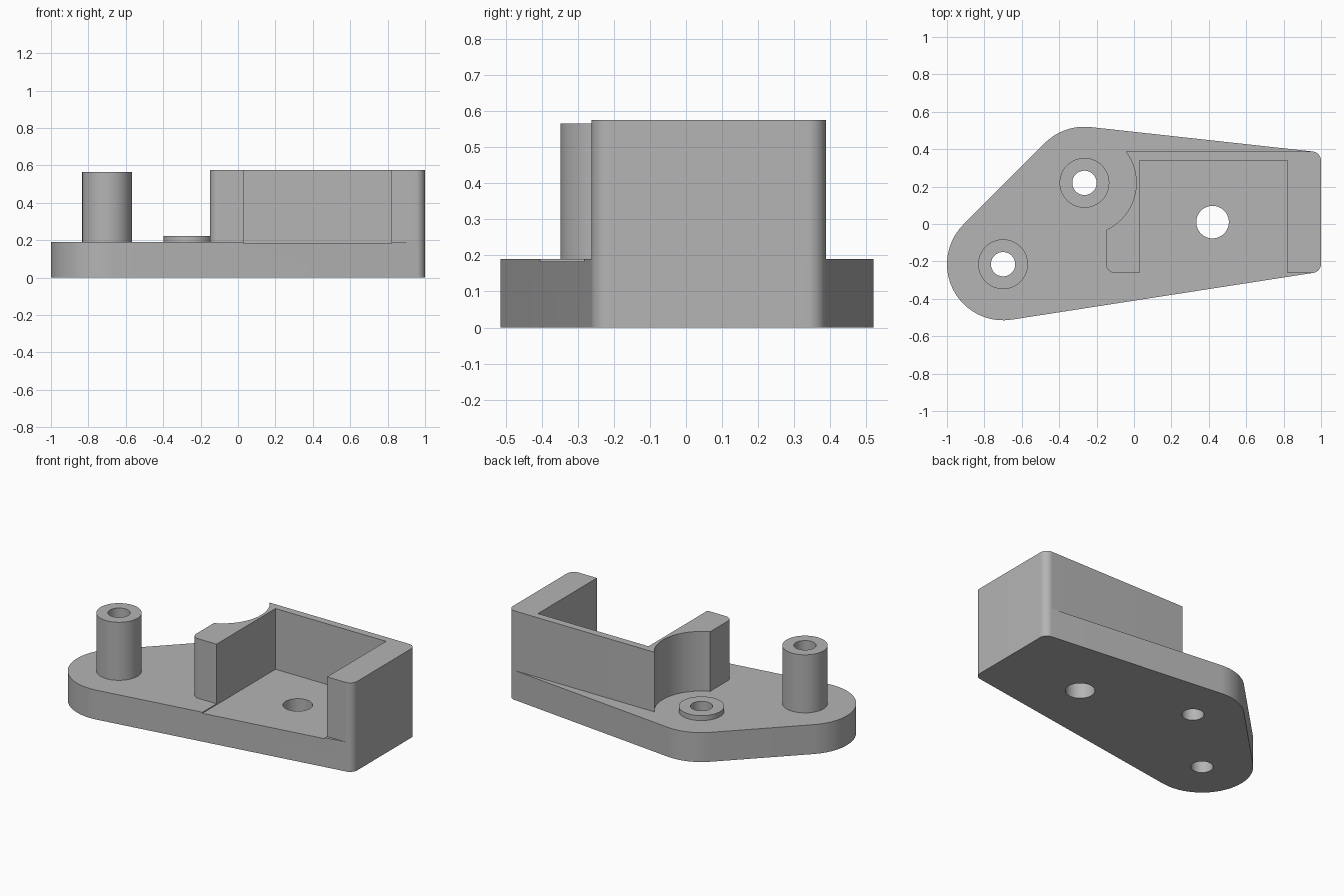
import bpy, bmesh, math
from mathutils import Vector

if "Cube" in bpy.data.objects:
    bpy.data.objects.remove(bpy.data.objects["Cube"], do_unlink=True)

BASE_TOP, BLOCK_TOP, POCKET_FLOOR = 0.19, 0.575, 0.183
POST, WASHER, DRAIN = (-0.70, -0.215), (-0.265, 0.22), (0.42, 0.01)

grey = bpy.data.materials.new("plain grey")
grey.use_nodes = True
colour = (0.46, 0.46, 0.46, 1)
grey.diffuse_color = colour
grey.node_tree.nodes["Principled BSDF"].inputs["Base Color"].default_value = colour


def rounded_outline(circles, steps=20):
    """Counter-clockwise belt of tangents and arcs around circles (x, y, radius)."""
    normals = []
    for i, (x, y, r) in enumerate(circles):
        nx, ny, nr = circles[(i + 1) % len(circles)]
        d = Vector((nx - x, ny - y))
        normals.append(math.atan2(d.y, d.x) - math.acos((r - nr) / d.length))
    points = []
    for i, (x, y, r) in enumerate(circles):
        start = normals[i - 1]
        sweep = (normals[i] - start) % math.tau
        count = steps if r > 0 else 0
        for k in range(count + 1):
            a = start + sweep * k / max(count, 1)
            points.append((x + r * math.cos(a), y + r * math.sin(a)))
    return points


def circle(centre, r, sides=64):
    return [(centre[0] + r * math.cos(math.tau * k / sides),
             centre[1] + r * math.sin(math.tau * k / sides)) for k in range(sides)]


def prism(name, outline, z0, z1):
    bm = bmesh.new()
    face = bm.faces.new([bm.verts.new((x, y, z0)) for x, y in outline])
    top = bmesh.ops.extrude_face_region(bm, geom=[face])["geom"]
    bmesh.ops.translate(bm, vec=(0, 0, z1 - z0),
                        verts=[v for v in top if isinstance(v, bmesh.types.BMVert)])
    bmesh.ops.recalc_face_normals(bm, faces=bm.faces[:])
    mesh = bpy.data.meshes.new(name)
    bm.to_mesh(mesh)
    bm.free()
    mesh.materials.append(grey)
    obj = bpy.data.objects.new(name, mesh)
    bpy.context.collection.objects.link(obj)
    return obj


def activate(obj):
    bpy.ops.object.select_all(action="DESELECT")
    obj.select_set(True)
    bpy.context.view_layer.objects.active = obj


def cut(obj, outline, z0=-0.5, z1=1.0):
    cutter = prism("cutter", outline, z0, z1)
    cutter.hide_render = True
    mod = obj.modifiers.new("cut", "BOOLEAN")
    mod.operation, mod.solver, mod.object = "DIFFERENCE", "EXACT", cutter
    activate(obj)
    bpy.ops.object.modifier_apply(modifier=mod.name)
    bpy.data.objects.remove(cutter, do_unlink=True)


pocket = [(0.03, -0.8), (0.82, -0.8), (0.82, 0.34), (0.03, 0.34)]

# Tapered base plate with three through holes and a shallow pocket
front_corner, back_corner = (0.95, -0.212, 0.05), (0.95, 0.338, 0.05)
base = prism("base_plate", rounded_outline(
    [(*POST, 0.30), front_corner, back_corner, (*WASHER, 0.30)]), 0, BASE_TOP)
cut(base, pocket, POCKET_FLOOR)
for centre, radius in ((POST, 0.065), (WASHER, 0.065), (DRAIN, 0.087)):
    cut(base, circle(centre, radius))

# Holder walls, open to the front, with a round clearance beside the washer
block = prism("holder_walls", rounded_outline(
    [(-0.10, -0.212, 0.05), front_corner, back_corner, (-0.15, 0.388, 0)]),
    BASE_TOP, BLOCK_TOP)
cut(block, pocket, 0)
cut(block, circle(WASHER, 0.277, 96))

# Hollow post and low washer
parts = [base, block]
for name, centre, top in (("hollow_post", POST, 0.565), ("low_washer", WASHER, 0.222)):
    boss = prism(name, circle(centre, 0.133), BASE_TOP, top)
    cut(boss, circle(centre, 0.065))
    parts.append(boss)

for part in parts:
    activate(part)
    bpy.ops.object.shade_smooth_by_angle(angle=math.radians(30))
